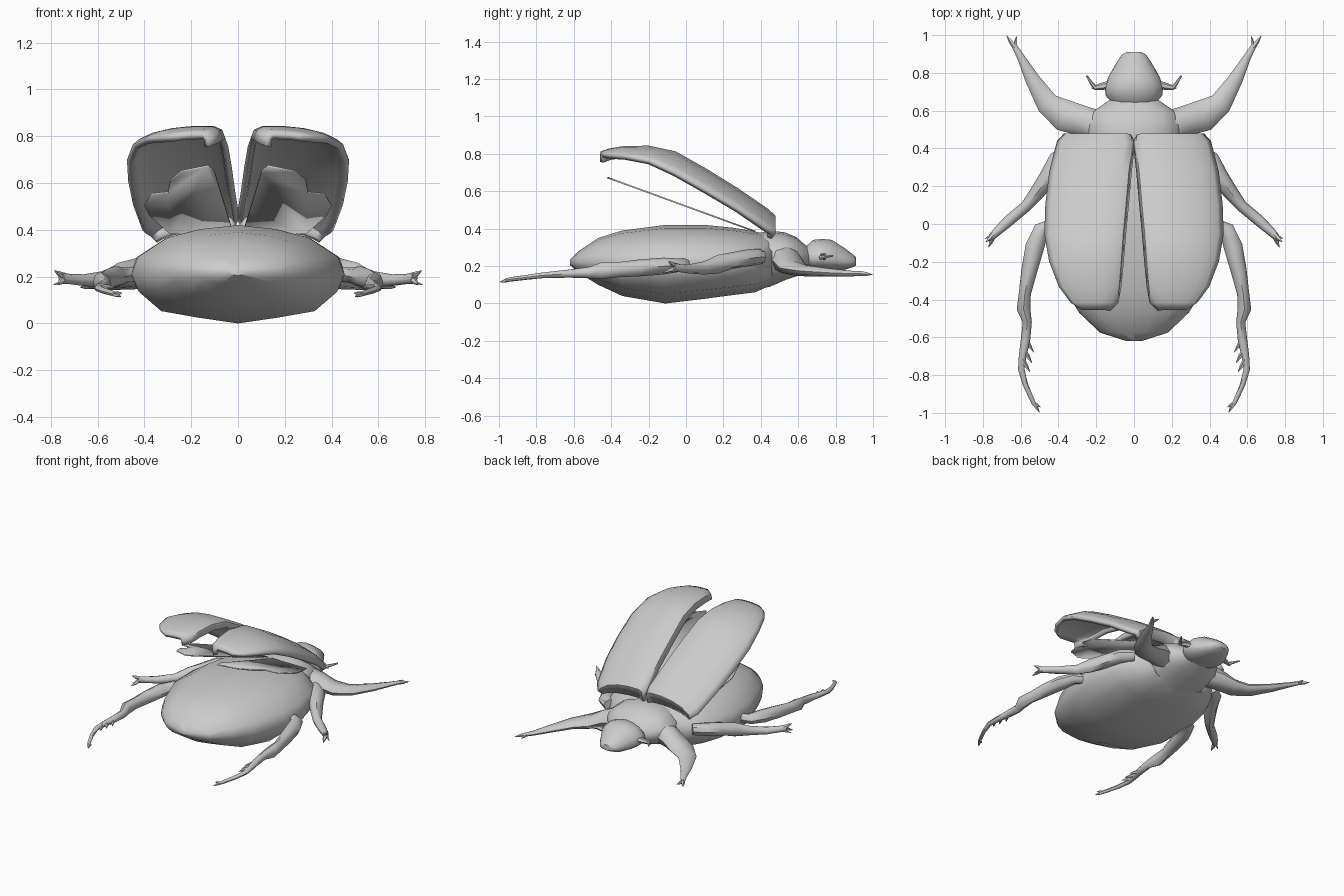
import bpy, bmesh, math
from mathutils import Vector


def loft(name, rings, closed=True, mirror=False, thick=0.0, angle=45):
    """Skin a list of equal-length point rings into one mesh object."""
    bm = bmesh.new()
    rows = [[bm.verts.new(p) for p in r] for r in rings]
    n = len(rows[0])
    for a, b in zip(rows, rows[1:]):
        for i in range(n if closed else n - 1):
            j = (i + 1) % n
            bm.faces.new((a[i], a[j], b[j], b[i]))
    if closed:
        bm.faces.new(rows[0])
        bm.faces.new(rows[-1][::-1])
    return finish(name, bm, mirror, thick, angle)


def finish(name, bm, mirror, thick, angle):
    bmesh.ops.recalc_face_normals(bm, faces=bm.faces)
    me = bpy.data.meshes.new(name)
    bm.to_mesh(me)
    bm.free()
    me.shade_smooth()
    me.set_sharp_from_angle(angle=math.radians(angle))
    ob = bpy.data.objects.new(name, me)
    bpy.context.collection.objects.link(ob)
    if thick:
        m = ob.modifiers.new("shell", 'SOLIDIFY')
        m.thickness, m.offset = thick, 0
    if mirror:
        ob.modifiers.new("mirror", 'MIRROR').use_clip = False
    return ob


def body(name, section, stations):
    """Stations: y, half width, top z, side z, bottom z."""
    rings = []
    full = section + [(-u, v) for u, v in section[-2:0:-1]]
    for y, w, zt, zs, zb in stations:
        rings.append([(u * w, y, zs + v * ((zt - zs) if v > 0 else (zs - zb)))
                      for u, v in full])
    return loft(name, rings)


def limb(name, path, sides=8):
    """Path: x, y, z, horizontal radius, vertical radius."""
    pts = [Vector(p[:3]) for p in path]
    rings = []
    for i, p in enumerate(path):
        t = pts[min(i + 1, len(pts) - 1)] - pts[max(i - 1, 0)]
        side = Vector((t.y, -t.x, 0)).normalized()
        rings.append([pts[i] + side * p[3] * math.cos(a) + Vector((0, 0, p[4] * math.sin(a)))
                      for a in (2 * math.pi * k / sides for k in range(sides))])
    return loft(name, rings, mirror=True)


def spike(name, a, b, r=0.011):
    mid = [(a[k] + b[k]) / 2 for k in range(3)]
    return limb(name, [(*a, r, r), (*mid, r * .8, r * .8), (*b, .001, .001)], 5)


# Abdomen, thorax and head
oval = [(0, -1), (.38, -.88), (.72, -.75), (.93, -.36), (1, 0),
        (.94, .35), (.66, .75), (.35, .92), (0, 1)]
body("abdomen", oval, [
    (-.62, .04, .235, .22, .205), (-.575, .18, .28, .22, .165), (-.47, .29, .35, .22, .10),
    (-.34, .37, .39, .21, .04), (-.11, .455, .42, .21, 0), (.1, .46, .42, .21, .025),
    (.25, .43, .405, .22, .045), (.37, .37, .385, .23, .06), (.46, .26, .36, .23, .10)])
body("thorax", oval, [
    (.36, .22, .37, .24, .07), (.45, .25, .39, .25, .09), (.53, .25, .38, .25, .125),
    (.59, .225, .355, .25, .145), (.635, .16, .315, .24, .17), (.67, .11, .29, .24, .185)])
body("head", oval, [
    (.635, .11, .30, .24, .185), (.68, .15, .34, .24, .18), (.73, .155, .345, .24, .175),
    (.78, .135, .34, .23, .175), (.85, .095, .295, .22, .18), (.895, .065, .26, .22, .195),
    (.91, .04, .245, .225, .205)])

# Raised wing cases: y, inner x, outer x, crest z, outer edge z
case = [
    (.445, .03, .35, .40, .35), (.465, .03, .37, .465, .37), (.43, .025, .40, .495, .39),
    (.27, .045, .44, .605, .50), (.1, .06, .46, .71, .60), (-.06, .075, .465, .80, .69),
    (-.2, .085, .44, .83, .755), (-.33, .095, .39, .828, .78), (-.41, .105, .33, .815, .785),
    (-.45, .14, .27, .80, .79)]
profile = [(-.05, -.045), (-.02, -.012), (.06, 0), (.3, 0), (.55, -.12), (.78, -.38),
           (.93, -.72), (1, -1)]
rings = []
for y, xi, xo, zc, zo in case:
    rings.append([(xi + (xo - xi) * max(u, -.05),
                   y, (zc + v if k < 2 else zc + v * (zc - zo)))
                  for k, (u, v) in enumerate(profile)])
loft("wing_case", rings, closed=False, mirror=True, thick=.028)

# Thin hind wings lying on a sloping plane
bm = bmesh.new()
outline = [(.02, .37), (.05, .1), (.10, -.35), (.13, -.42), (.24, -.36), (.29, -.25),
           (.30, -.11), (.37, -.09), (.40, .04), (.38, .15), (.29, .37)]
bm.faces.new([bm.verts.new((x, y, .385 + (.37 - y) * .365)) for x, y in outline])
finish("hind_wing", bm, True, .008, 30)

# Front legs
limb("front_leg", [
    (.17, .52, .24, .075, .08), (.27, .545, .225, .08, .065), (.37, .575, .19, .085, .04),
    (.46, .64, .175, .06, .03), (.54, .77, .165, .038, .022), (.60, .885, .16, .02, .015),
    (.635, .945, .16, .014, .012)])
spike("front_claw_inner", (.63, .935, .16), (.622, .995, .155), .012)
spike("front_claw_outer", (.63, .935, .16), (.675, .998, .155), .014)

# Middle legs
limb("middle_leg", [
    (.33, .40, .25, .04, .04), (.40, .335, .245, .055, .045), (.45, .25, .23, .05, .045),
    (.51, .17, .21, .04, .05), (.57, .095, .19, .03, .035), (.66, .02, .185, .03, .025),
    (.72, -.035, .19, .024, .022), (.755, -.07, .195, .018, .025)])
spike("middle_claw_outer", (.745, -.06, .2), (.785, -.095, .225), .015)
spike("middle_claw_inner", (.745, -.06, .19), (.77, -.125, .165), .015)
spike("middle_spur", (.72, -.035, .19), (.79, -.08, .165), .012)

# Hind legs
limb("hind_leg", [
    (.43, .0, .21, .03, .03), (.49, -.03, .205, .042, .035), (.525, -.12, .2, .05, .045),
    (.555, -.25, .19, .042, .045), (.578, -.37, .18, .032, .04), (.585, -.45, .175, .036, .045),
    (.565, -.52, .165, .024, .03), (.575, -.62, .16, .025, .022), (.59, -.7, .155, .02, .018),
    (.597, -.77, .15, .017, .015), (.575, -.85, .14, .014, .013), (.54, -.93, .13, .012, .012),
    (.525, -.96, .125, .01, .01)])
spike("hind_claw_a", (.53, -.95, .125), (.50, -.998, .115))
spike("hind_claw_b", (.53, -.95, .125), (.495, -.97, .13))
for k, y in enumerate((-.635, -.69, -.74)):
    spike(f"hind_spur_{k + 1}", (.575 + .008 * k, y + .02, .158), (.53 + .01 * k, y - .045, .15), .014)

# Antennae
limb("antenna", [
    (.12, .74, .25, .02, .02), (.165, .73, .25, .02, .018), (.205, .722, .245, .014, .012),
    (.225, .745, .25, .009, .009), (.25, .785, .255, .005, .005)], 6)
spike("antenna_tip", (.20, .722, .245), (.225, .72, .235))
